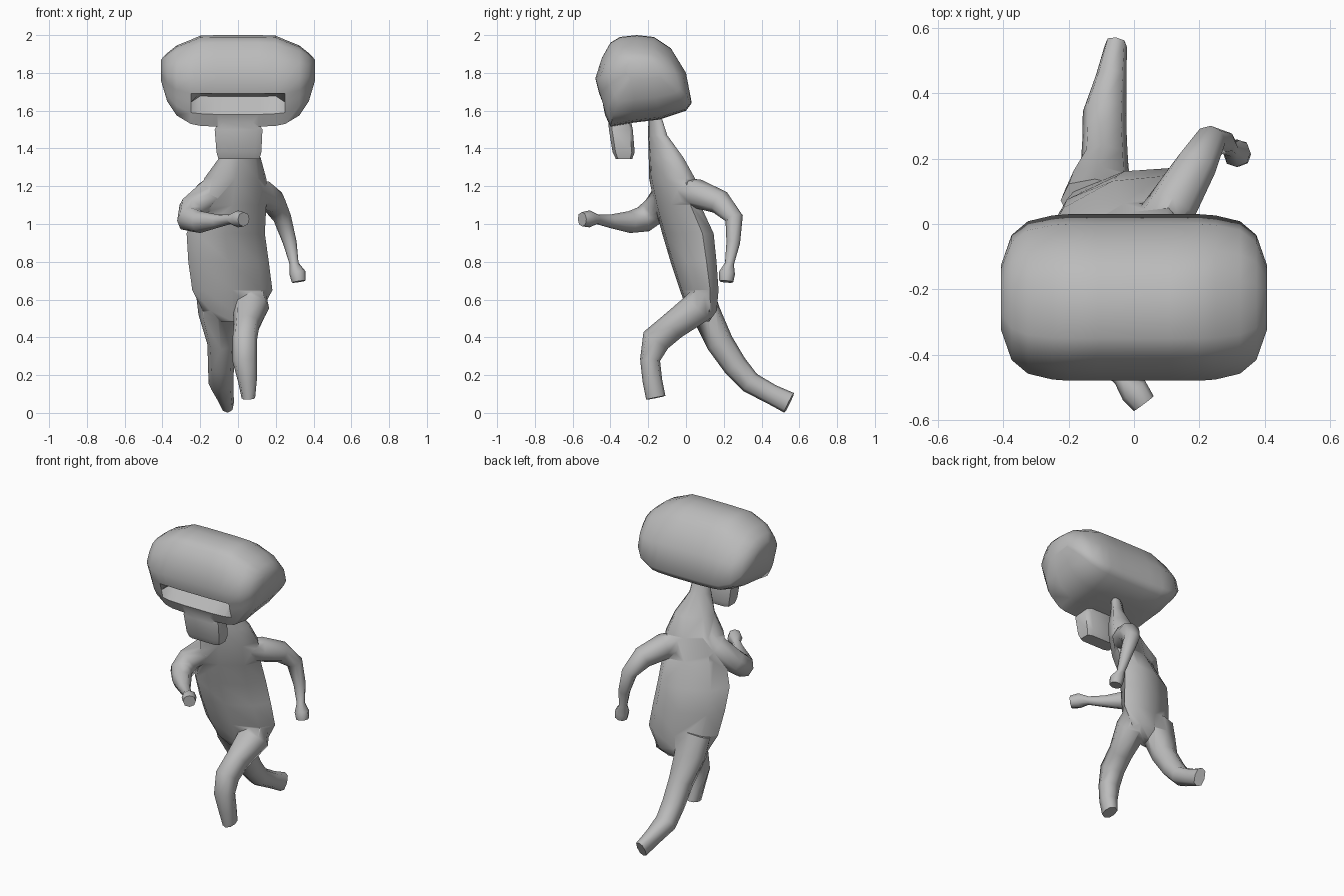
import bpy, bmesh
from math import cos, sin, pi, radians, copysign
from mathutils import Vector

cube = bpy.data.objects.get("Cube")
if cube:
    bpy.data.objects.remove(cube, do_unlink=True)

# One plain grey material
GREY = (0.5, 0.5, 0.5, 1)
clay = bpy.data.materials.new("grey_clay")
clay.use_nodes = True
clay.diffuse_color = GREY
shader = clay.node_tree.nodes["Principled BSDF"]
shader.inputs["Base Color"].default_value = GREY
shader.inputs["Roughness"].default_value = 0.7


def loft(name, rings):
    """Skin a list of equally long point rings and cap both ends."""
    bm = bmesh.new()
    loops = [[bm.verts.new(p) for p in ring] for ring in rings]
    for a, b in zip(loops, loops[1:]):
        for i in range(len(a)):
            j = (i + 1) % len(a)
            bm.faces.new((a[i], a[j], b[j], b[i]))
    bm.faces.new(loops[0])
    bm.faces.new(loops[-1])
    bmesh.ops.recalc_face_normals(bm, faces=bm.faces)
    mesh = bpy.data.meshes.new(name)
    bm.to_mesh(mesh)
    bm.free()
    mesh.materials.append(clay)
    obj = bpy.data.objects.new(name, mesh)
    bpy.context.collection.objects.link(obj)
    return obj


def tube(name, path, power=0.9, level=False, turn=0.0, phase=0.0, sides=8):
    """Loft along rows of x, y, z, half width and optional half depth.
    turn rotates the corners; phase slants the section sideways."""
    centres = [Vector(row[:3]) for row in path]
    rings = []
    for k, row in enumerate(path):
        ahead = centres[min(k + 1, len(path) - 1)]
        behind = centres[max(k - 1, 0)]
        t = Vector((0, 0, 1)) if level else (ahead - behind).normalized()
        u = Vector((1, 0, 0))
        u = (u - t * u.dot(t)).normalized()
        v = t.cross(u)
        ring = []
        for i in range(sides):
            a = 2 * pi * (i + turn) / sides
            c, s = (copysign(abs(f) ** power, f)
                    for f in (cos(a), sin(a + phase)))
            ring.append(centres[k] + u * c * row[3] + v * s * row[-1])
        rings.append(ring)
    return loft(name, rings)


def fuse(base, parts, angle):
    """Merge parts into the base as one skin, then smooth it."""
    bpy.ops.object.select_all(action="DESELECT")
    base.select_set(True)
    bpy.context.view_layer.objects.active = base
    for part in parts:
        union = base.modifiers.new("union", "BOOLEAN")
        union.operation = "UNION"
        union.solver = "EXACT"
        union.object = part
        bpy.ops.object.modifier_apply(modifier=union.name)
        bpy.data.objects.remove(part, do_unlink=True)
    bpy.ops.object.shade_smooth_by_angle(angle=radians(angle))


# Head: side profile (y, z) swept across the width, with a recessed mouth
PROFILE = [(-.40, 1.515), (-.43, 1.58), (-.445, 1.64), (-.46, 1.69),
           (-.48, 1.77), (-.445, 1.88), (-.40, 1.96), (-.35, 1.99),
           (-.26, 2.0), (-.17, 1.99), (-.08, 1.93), (0, 1.8),
           (.03, 1.64), (0, 1.6), (-.14, 1.553), (-.29, 1.535)]
MOUTH_INDEX, MOUTH_BACK = 2, (-.35, 1.675)
MID_Y, BOTTOM, TOP = -.225, 1.515, 2.0
# x, depth scale, lowest z, highest z, mouth open
half = [(.11, 1, BOTTOM, TOP, True), (.2, 1, 1.52, 1.997, True),
        (.25, .985, 1.53, 1.975, False), (.325, .915, 1.575, 1.945, False),
        (.375, .75, 1.65, 1.905, False), (.408, .38, 1.76, 1.87, False)]
stations = [(-x, *rest) for x, *rest in reversed(half)] + half
head_rings = []
for x, depth, low, high, is_open in stations:
    points = list(PROFILE)
    if is_open:
        points[MOUTH_INDEX] = MOUTH_BACK
    squash = (high - low) / (TOP - BOTTOM)
    head_rings.append([(x, MID_Y + (y - MID_Y) * depth,
                        low + (z - BOTTOM) * squash) for y, z in points])
head = loft("head", head_rings)

# Blunt snout hanging below the mouth
snout = tube("snout", [(0, -.355, 1.57, .09, .06),
                       (.003, -.345, 1.5, .13, .065),
                       (.005, -.33, 1.38, .122, .06),
                       (.005, -.328, 1.345, .112, .045)],
             power=.35, level=True, turn=.5)
fuse(head, [snout], 55)

# Neck and leaning, twisted torso
body = tube("body", [(0, -.165, 1.57, .045, .035),
                     (0, -.15, 1.47, .06, .052),
                     (.01, -.105, 1.35, .11, .095),
                     (-.015, -.073, 1.24, .165, .125),
                     (-.03, -.045, 1.1, .18, .125),
                     (-.065, .01, .95, .207, .14),
                     (-.05, .04, .8, .213, .125),
                     (-.03, .07, .65, .212, .105),
                     (-.03, .085, .54, .155, .08),
                     (-.025, .08, .485, .09, .045)],
            level=True, phase=radians(31))

# Left leg, bent forward
left_leg = tube("left_leg", [(.07, .11, .65, .075, .06),
                             (.07, .065, .56, .095, .088),
                             (.045, -.07, .46, .068, .075),
                             (.035, -.16, .385, .065, .078),
                             (.035, -.19, .28, .065, .053),
                             (.05, -.178, .17, .05, .052),
                             (.055, -.16, .08, .036, .052)], power=.8)

# Right leg, stretched backward
right_leg = tube("right_leg", [(-.12, .07, .66, .105, .07),
                               (-.108, .105, .53, .102, .078),
                               (-.09, .18, .37, .073, .072),
                               (-.09, .26, .25, .068, .065),
                               (-.09, .34, .16, .067, .058),
                               (-.07, .45, .1, .047, .053),
                               (-.055, .546, .053, .034, .058)], power=.8)

# Left arm, swung backward
left_arm = tube("left_arm", [(.03, -.05, 1.18, .07), (.12, .06, 1.16, .077),
                             (.19, .18, 1.115, .065), (.235, .255, 1.03, .048),
                             (.275, .25, .9, .036), (.297, .23, .79, .024),
                             (.315, .217, .74, .043), (.322, .213, .695, .037)])

# Right arm, swung forward across the chest
right_arm = tube("right_arm", [(-.03, -.085, 1.245, .075),
                               (-.15, -.095, 1.155, .085),
                               (-.245, -.16, 1.075, .074),
                               (-.255, -.225, 1.025, .07),
                               (-.2, -.3, 1.01, .058), (-.11, -.4, 1.015, .036),
                               (-.04, -.47, 1.025, .026),
                               (0, -.51, 1.027, .045),
                               (.03, -.55, 1.025, .038)])
fuse(body, [left_leg, right_leg, left_arm, right_arm], 65)
